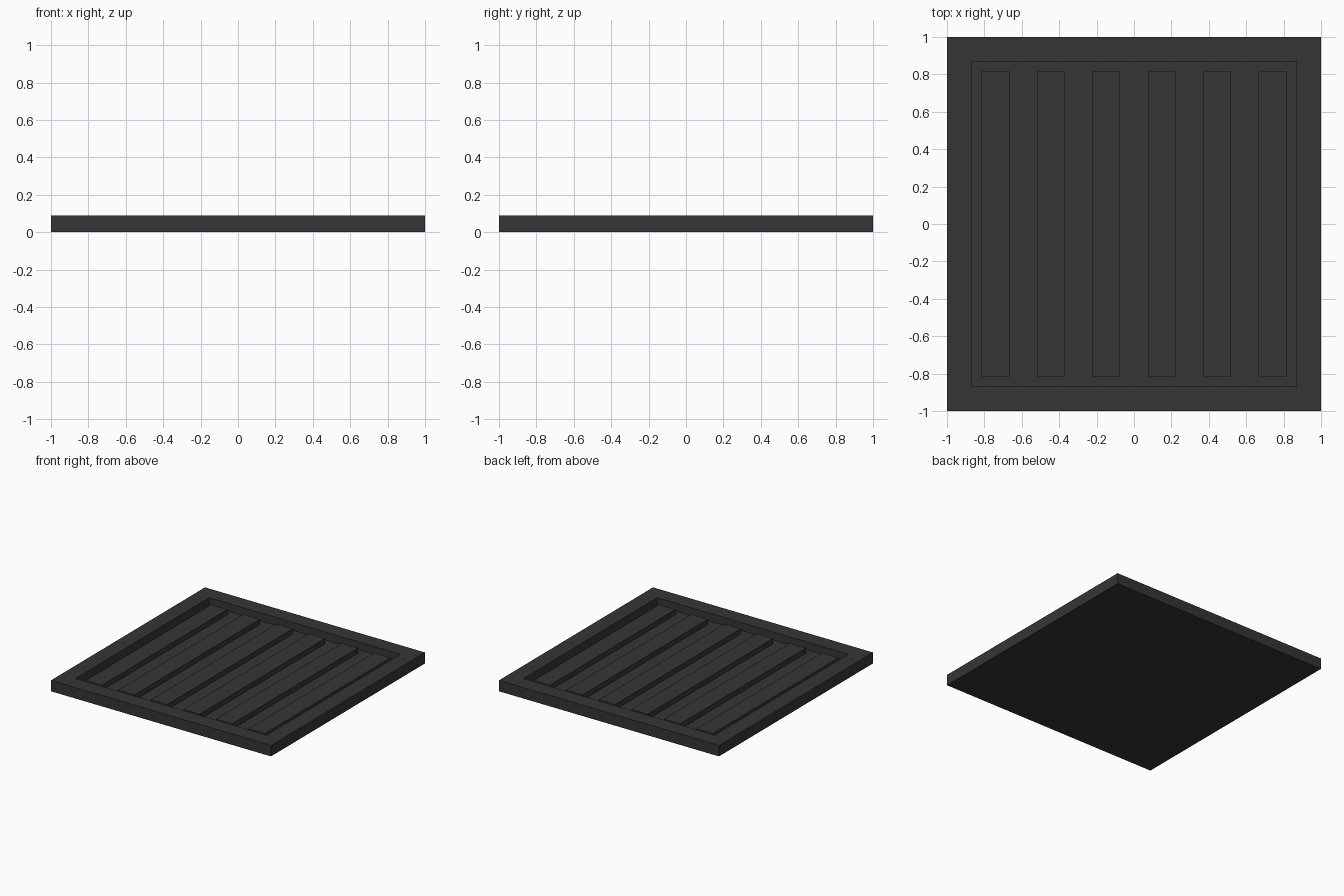
import bpy
import bmesh
from mathutils import Matrix

if "Cube" in bpy.data.objects:
    bpy.data.objects.remove(bpy.data.objects["Cube"])

HALF = 1.0       # half width of the plate
OPEN = 0.815     # half width of the recess
TOP = 0.09       # rim height
FLOOR = 0.025    # recess floor height
SLAT_TOP = 0.068 # slat height, just under the rim
STRIPS = 11      # alternating slats and grooves

dark = bpy.data.materials.new("dark_grey")
dark.diffuse_color = (0.036, 0.036, 0.036, 1)
dark.use_nodes = True
dark.node_tree.nodes["Principled BSDF"].inputs["Base Color"].default_value = dark.diffuse_color


def make_object(name, bm):
    mesh = bpy.data.meshes.new(name)
    bm.to_mesh(mesh)
    bm.free()
    mesh.materials.append(dark)
    obj = bpy.data.objects.new(name, mesh)
    bpy.context.collection.objects.link(obj)
    return obj


def box(x0, x1, y0, y1, z0, z1):
    bm = bmesh.new()
    centre = Matrix.Translation(((x0 + x1) / 2, (y0 + y1) / 2, (z0 + z1) / 2))
    size = Matrix.Diagonal((x1 - x0, y1 - y0, z1 - z0, 1))
    bmesh.ops.create_cube(bm, size=1, matrix=centre @ size)
    return bm


# square tray: rim inset on the top face, then a recess pushed down
bm = box(-HALF, HALF, -HALF, HALF, 0, TOP)
bm.normal_update()
top = max(bm.faces, key=lambda f: f.normal.z)
bmesh.ops.inset_region(bm, faces=[top], thickness=HALF - OPEN)
bmesh.ops.inset_region(bm, faces=[top], thickness=0.0, depth=0.0)
for v in top.verts:
    v.co.z = FLOOR
make_object("frame_tray", bm)

# slats fill every other strip, leaving grooves between them
width = 2 * OPEN / STRIPS
for i in range(0, STRIPS, 2):
    x = -OPEN + i * width
    make_object(f"slat_{i // 2 + 1}", box(x, x + width, -OPEN, OPEN, FLOOR, SLAT_TOP))
